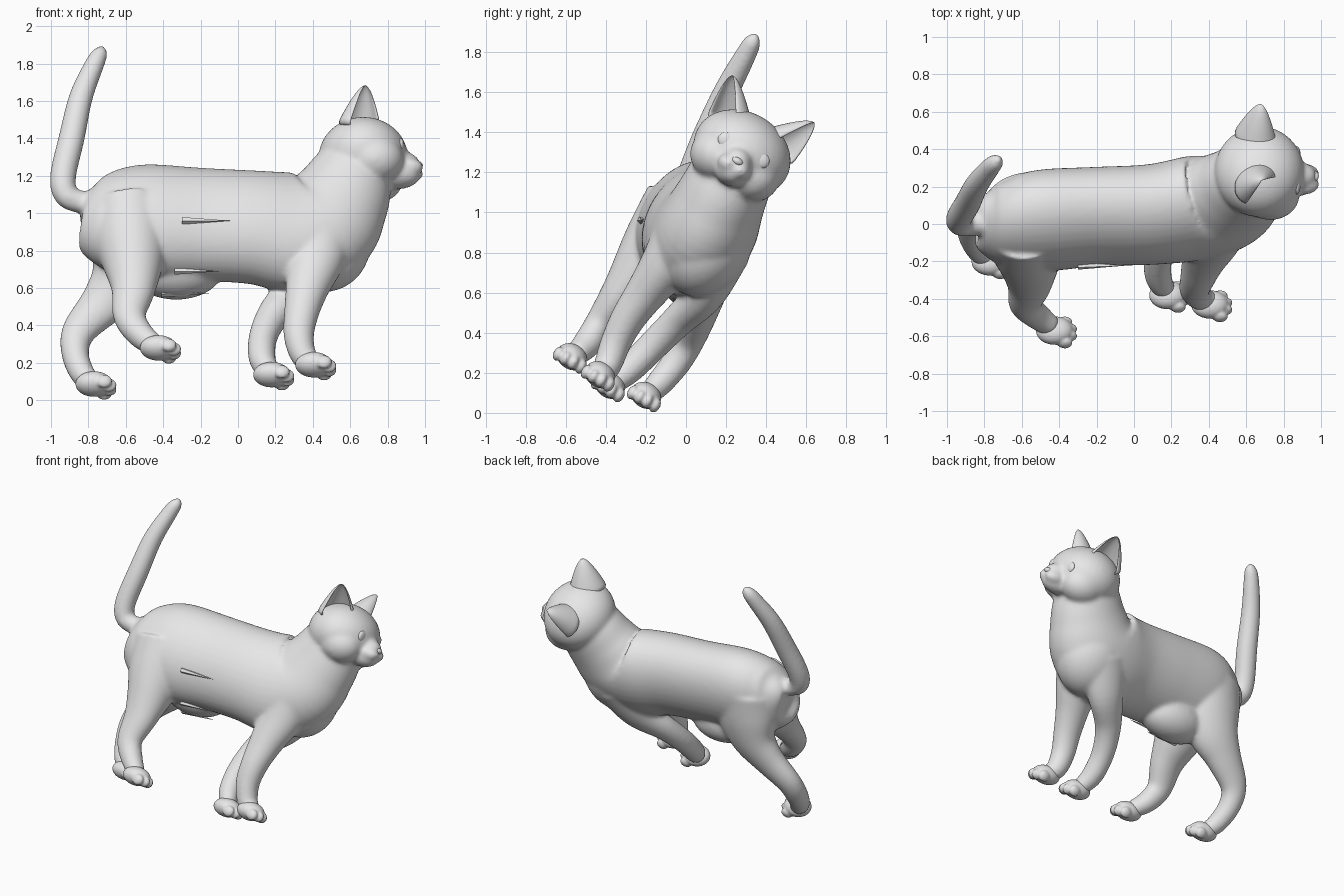
import bpy
import bmesh
from math import radians, sin, cos, pi
from mathutils import Vector, Matrix

cube = bpy.data.objects.get("Cube")
if cube:
    bpy.data.objects.remove(cube, do_unlink=True)

GREY = (0.8, 0.8, 0.8, 1.0)
material = bpy.data.materials.new("light grey")
material.use_nodes = True
material.diffuse_color = GREY
material.node_tree.nodes["Principled BSDF"].inputs["Base Color"].default_value = GREY

# The whole animal rolls to one side: columns are forward, its left, its up
ROLL = Matrix.Rotation(radians(-30), 3, "X")
SIDE = ROLL.col[1].copy()
HEAD = Vector((0.67, 0.28, 1.297))


def on_head(x, side, up):
    return HEAD + ROLL @ Vector((x, side, up))


def spline(points, steps=6):
    """Smooth interpolation through stations of any dimension."""
    pts = [Vector(p) for p in points]
    out = []
    for i in range(len(pts) - 1):
        p0, p1 = pts[max(i - 1, 0)], pts[i]
        p2, p3 = pts[i + 1], pts[min(i + 2, len(pts) - 1)]
        for k in range(steps):
            t = k / steps
            out.append(p1 + ((p2 - p0) * t + (2 * p0 - 5 * p1 + 4 * p2 - p3) * t ** 2
                             + (3 * p1 - p0 - 3 * p2 + p3) * t ** 3) * 0.5)
    return out + [pts[-1]]


def bridge(bm, rings):
    n = len(rings[0])
    for r, q in zip(rings, rings[1:]):
        for i in range(n):
            j = (i + 1) % n
            bm.faces.new((r[i], r[j], q[j], q[i]))
    bm.faces.new(rings[0][::-1])
    bm.faces.new(rings[-1])


def loft(bm, stations, sides=40):
    """Elliptical tube; station = x, y, z, fore-aft radius, side radius."""
    path = spline([s if len(s) == 5 else (*s, s[3]) for s in stations])
    rings = []
    for i, p in enumerate(path):
        before, after = path[max(i - 1, 0)], path[min(i + 1, len(path) - 1)]
        t = (Vector(after[:3]) - Vector(before[:3])).normalized()
        b = (SIDE - t * t.dot(SIDE)).normalized()
        a = t.cross(b)
        c = Vector(p[:3])
        ra, rb = max(p[3], 0.01), max(p[4], 0.01)
        rings.append([bm.verts.new(c + a * ra * cos(w) + b * rb * sin(w))
                      for w in (2 * pi * k / sides for k in range(sides))])
    bridge(bm, rings)


def ball(bm, centre, radii):
    m = Matrix.Translation(centre) @ ROLL.to_4x4() @ Matrix.Diagonal((*radii, 1))
    bmesh.ops.create_uvsphere(bm, u_segments=32, v_segments=20, radius=1, matrix=m)


def finish(bm, name):
    bmesh.ops.recalc_face_normals(bm, faces=bm.faces[:])
    mesh = bpy.data.meshes.new(name)
    bm.to_mesh(mesh)
    bm.free()
    mesh.materials.append(material)
    mesh.polygons.foreach_set("use_smooth", [True] * len(mesh.polygons))
    obj = bpy.data.objects.new(name, mesh)
    bpy.context.collection.objects.link(obj)
    return obj


def melt(obj, voxel, rounds):
    """Fuse overlapping volumes into one soft skin."""
    fuse = obj.modifiers.new("fuse", "REMESH")
    fuse.mode = "VOXEL"
    fuse.voxel_size = voxel
    fuse.use_smooth_shade = True
    soften = obj.modifiers.new("soften", "SMOOTH")
    soften.factor = 0.5
    soften.iterations = rounds


body = bmesh.new()

# Torso from rump to chest, turning up through the neck into the head
loft(body, [(-0.84, 0.03, 0.98, 0.07, 0.06), (-0.82, 0.03, 0.98, 0.155, 0.12),
            (-0.76, 0.02, 0.97, 0.235, 0.18), (-0.65, 0.01, 0.96, 0.295, 0.225),
            (-0.48, 0.02, 0.95, 0.33, 0.25), (-0.2, 0.04, 0.94, 0.32, 0.245),
            (0.08, 0.05, 0.925, 0.32, 0.25), (0.3, 0.08, 0.9, 0.34, 0.257),
            (0.45, 0.115, 0.94, 0.315, 0.25), (0.545, 0.175, 1.07, 0.27, 0.225),
            (0.605, 0.23, 1.19, 0.23, 0.21), (0.65, 0.27, 1.28, 0.19, 0.2)])
# Breast and belly
ball(body, (0.46, 0.11, 0.84), (0.25, 0.215, 0.275))
ball(body, (-0.33, 0.01, 0.7), (0.25, 0.17, 0.16))

# Hind legs
loft(body, [(-0.58, 0.0, 0.98, 0.22, 0.245), (-0.57, -0.12, 0.84, 0.2, 0.2),
            (-0.56, -0.22, 0.72, 0.16, 0.155), (-0.56, -0.33, 0.59, 0.118, 0.1),
            (-0.58, -0.43, 0.45, 0.088, 0.073), (-0.52, -0.49, 0.35, 0.073),
            (-0.44, -0.55, 0.29, 0.058)])
loft(body, [(-0.55, 0.07, 0.98, 0.26, 0.21), (-0.57, 0.09, 0.8, 0.23, 0.17),
            (-0.62, 0.09, 0.65, 0.18, 0.13), (-0.72, 0.07, 0.52, 0.128, 0.097),
            (-0.85, 0.02, 0.37, 0.092, 0.077), (-0.87, -0.05, 0.25, 0.074),
            (-0.83, -0.14, 0.14, 0.066), (-0.77, -0.19, 0.09, 0.052)])
# Forelegs
loft(body, [(0.43, 0.03, 0.92, 0.21, 0.19), (0.41, -0.09, 0.75, 0.16, 0.135),
            (0.37, -0.2, 0.6, 0.117, 0.103), (0.34, -0.29, 0.47, 0.094, 0.087),
            (0.325, -0.35, 0.35, 0.082, 0.077), (0.35, -0.39, 0.24, 0.07),
            (0.41, -0.42, 0.19, 0.057)])
loft(body, [(0.43, 0.17, 0.8, 0.19, 0.15), (0.33, 0.1, 0.6, 0.13, 0.1),
            (0.2, -0.03, 0.47, 0.092, 0.083), (0.135, -0.16, 0.34, 0.077),
            (0.13, -0.28, 0.22, 0.072), (0.17, -0.36, 0.15, 0.057)])

# Tail
loft(body, [(-0.7, 0.03, 1.05, 0.08), (-0.84, 0.0, 1.06, 0.062),
            (-0.92, 0.0, 1.1, 0.066), (-0.935, 0.03, 1.2, 0.07),
            (-0.89, 0.11, 1.4, 0.07), (-0.84, 0.21, 1.62, 0.064),
            (-0.77, 0.3, 1.79, 0.053), (-0.735, 0.335, 1.86, 0.041),
            (-0.722, 0.348, 1.895, 0.01)])

# Skull, nose bridge, chin, cheeks and muzzle
ball(body, HEAD, (0.24, 0.255, 0.205))
ball(body, on_head(0.19, 0, -0.04), (0.115, 0.08, 0.068))
ball(body, on_head(0.18, 0, -0.11), (0.125, 0.085, 0.07))
for m in (-1, 1):
    ball(body, on_head(0.06, m * 0.105, -0.07), (0.155, 0.135, 0.13))
    ball(body, on_head(0.24, m * 0.034, -0.08), (0.082, 0.056, 0.05))
melt(finish(body, "body"), 0.011, 18)

# Paws with four toes each
for label, spot in (("right_hind", (-0.425, -0.57, 0.28)), ("left_hind", (-0.77, -0.2, 0.087)),
                    ("right_fore", (0.405, -0.43, 0.19)), ("left_fore", (0.18, -0.38, 0.137))):
    paw = bmesh.new()
    c = Vector(spot)
    ball(paw, c, (0.1, 0.08, 0.064))
    for k, reach in zip((-1.5, -0.5, 0.5, 1.5), (0.055, 0.08, 0.08, 0.055)):
        ball(paw, c + ROLL @ Vector((reach, k * 0.043, -0.02)), (0.042, 0.026, 0.038))
    melt(finish(paw, label + "_paw"), 0.008, 4)

# Nose pad
nose = bmesh.new()
ball(nose, on_head(0.29, 0, -0.048), (0.028, 0.032, 0.02))
finish(nose, "nose")

for m, label in ((1, "left"), (-1, "right")):
    # Eye
    eye = bmesh.new()
    ball(eye, on_head(0.2, m * 0.098, 0.015), (0.02, 0.045, 0.04))
    finish(eye, label + "_eye")

    # Ear: crescent sections shrinking towards the tip, open to front and side
    ear = bmesh.new()
    base = on_head(-0.02, m * 0.135, 0.09)
    tip = on_head(0.012, m * 0.236, 0.312)
    axis = (tip - base).normalized()
    facing = ROLL @ Vector((0.65, m * 0.75, 0))
    facing = (facing - axis * axis.dot(facing)).normalized()
    across = axis.cross(facing)
    arc = [radians(-115 + 23 * k) for k in range(11)]
    rings = []
    for t in (0, 0.2, 0.4, 0.6, 0.8, 0.92, 1):
        centre = base.lerp(tip, t)
        r = 0.135 * (1 - t) ** 0.68 + 0.006
        outer = [(w, 1.0) for w in arc]
        inner = [(w, 0.82) for w in reversed(arc)]
        rings.append([ear.verts.new(centre + (across * sin(w) - facing * cos(w) * 0.85) * r * f)
                      for w, f in outer + inner])
    bridge(ear, rings)
    ear_obj = finish(ear, label + "_ear")
    ear_obj.modifiers.new("round", "SUBSURF").levels = 1

# Ragged fur tufts on the near flank and belly
tufts = bmesh.new()
for x, y, z, size in ((-0.17, -0.222, 0.96, 0.13), (-0.15, -0.212, 0.86, 0.07),
                      (-0.22, -0.17, 0.69, 0.12), (-0.28, -0.06, 0.57, 0.13)):
    m = (Matrix.Translation((x, y, z)) @ ROLL.to_4x4()
         @ Matrix.Rotation(radians(90), 4, "Y") @ Matrix.Diagonal((0.25, 0.3, 1, 1)))
    bmesh.ops.create_cone(tufts, cap_ends=True, segments=5, radius1=size * 0.6,
                          radius2=0, depth=size * 2, matrix=m)
tuft_obj = finish(tufts, "fur_tufts")
tuft_obj.data.polygons.foreach_set("use_smooth", [False] * len(tuft_obj.data.polygons))
